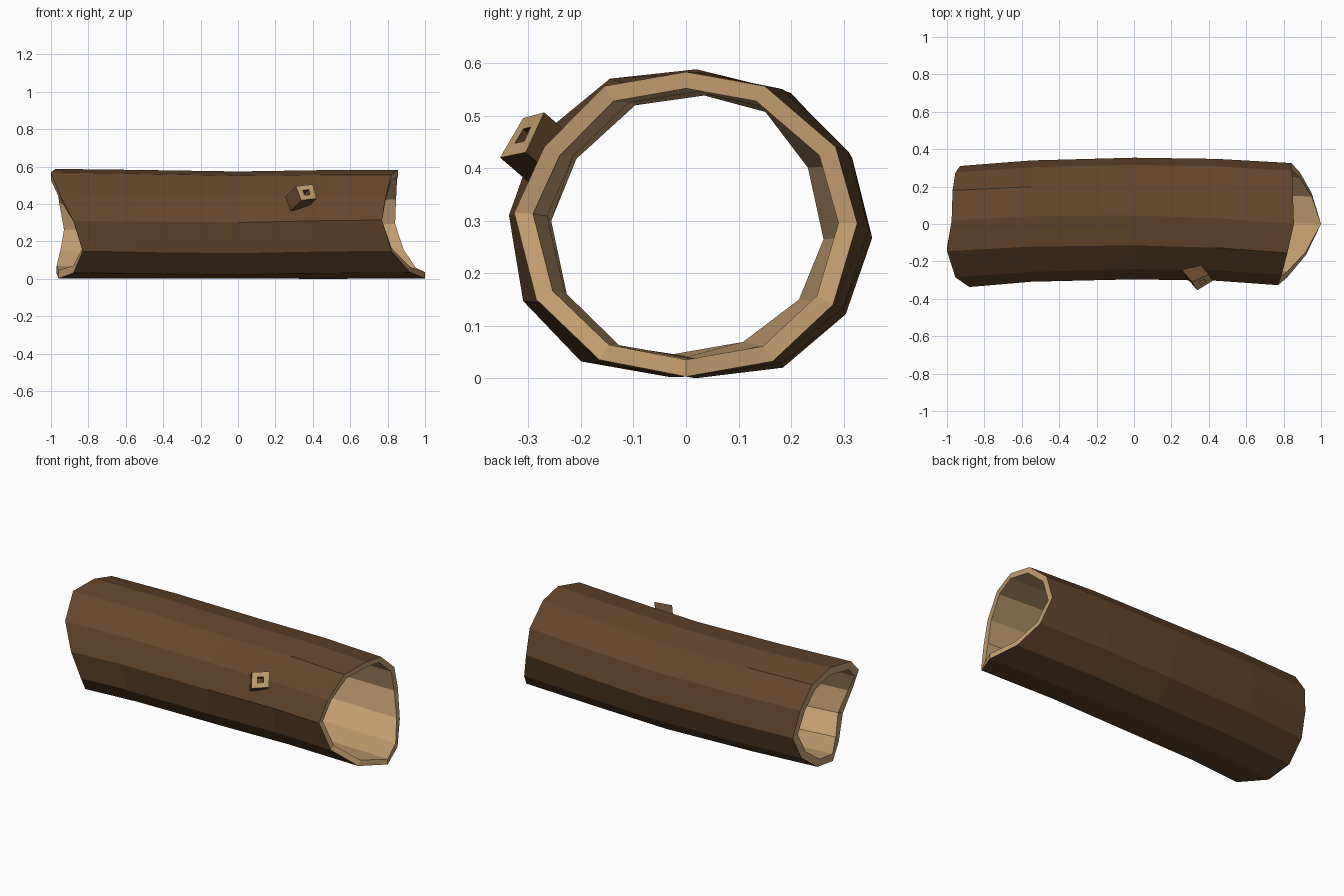
import bpy, bmesh
from mathutils import Vector

if "Cube" in bpy.data.objects:
    bpy.data.objects.remove(bpy.data.objects["Cube"])

def material(name, col):
    m = bpy.data.materials.new(name)
    m.diffuse_color = (*col, 1)
    m.use_nodes = True
    m.node_tree.nodes["Principled BSDF"].inputs["Base Color"].default_value = m.diffuse_color
    return m

BARK = material("bark", (0.13, 0.06, 0.024))
WOOD = material("cut_wood", (0.55, 0.34, 0.16))

def finish(bm, name):
    bmesh.ops.recalc_face_normals(bm, faces=bm.faces)
    me = bpy.data.meshes.new(name)
    bm.to_mesh(me)
    bm.free()
    me.materials.append(BARK)
    me.materials.append(WOOD)
    ob = bpy.data.objects.new(name, me)
    bpy.context.collection.objects.link(ob)
    return ob

def bridge(bm, a, b, mat):
    n = len(a)
    for i in range(n):
        j = (i + 1) % n
        bm.faces.new((a[i], a[j], b[j], b[i])).material_index = mat

# Ragged end outlines (x, y, z), starting at the top and going round by the back
left = [Vector(p) for p in (
    (-.975, .02, .588), (-.97, .18, .545), (-.955, .275, .42), (-.93, .31, .26),
    (-.95, .255, .125), (-.97, .13, .03), (-.96, -.03, .002), (-.88, -.2, .032),
    (-.83, -.31, .147), (-.88, -.337, .31), (-.955, -.285, .455), (-1.0, -.145, .57))]
right = [Vector(p) for p in (
    (.855, 0, .583), (.85, .15, .556), (.845, .285, .44), (.84, .326, .295),
    (.885, .28, .14), (.95, .165, .032), (1.0, 0, .003), (.92, -.165, .035),
    (.82, -.285, .15), (.77, -.327, .315), (.79, -.27, .44), (.82, -.155, .556))]

# Middle rings blend the ends, with a slight sideways bend
outer = [left]
for x, dy, dz in ((-.55, .026, -.004), (0, .036, -.011), (.44, .026, -.003)):
    t = (x + 1) / 1.9
    ring = []
    for a, b in zip(left, right):
        p = a.lerp(b, t) + Vector((0, dy, dz))
        ring.append(Vector((x, p.y, max(p.z, .003))))
    outer.append(ring)
outer.append(right)
outer[3][6].z = 0

def shrink(ring, s):
    c = sum(ring, Vector()) / len(ring)
    return [Vector((p.x, c.y + (p.y - c.y) * s, c.z + (p.z - c.z) * s)) for p in ring]

inner = [shrink(r, s) for r, s in zip(outer, (.85, .865, .88, .88, .89))]

# Hollow log: bark outside, pale wood inside and on the rims
bm = bmesh.new()
O = [[bm.verts.new(p) for p in r] for r in outer]
I = [[bm.verts.new(p) for p in r] for r in inner]
for k in range(4):
    bridge(bm, O[k], O[k + 1], 0)
    bridge(bm, I[k], I[k + 1], 1)
bridge(bm, O[0], I[0], 1)
bridge(bm, O[-1], I[-1], 1)
finish(bm, "hollow_log")

# Square branch stub with a small hollow in its cut end
tip = [Vector(p) for p in ((.31, -.31, .495), (.40, -.27, .506),
                           (.42, -.305, .43), (.338, -.354, .42))]
inward = Vector((-.055, .065, -.056))
mid = sum(tip, Vector()) / 4
hole = [mid.lerp(p, .36) for p in tip]
bm = bmesh.new()
base, end, lip, pit = ([bm.verts.new(p) for p in r] for r in (
    [p + inward for p in tip], tip, hole, [p + inward * .5 for p in hole]))
bridge(bm, base, end, 0)
bridge(bm, end, lip, 1)
bridge(bm, lip, pit, 0)
bm.faces.new(pit).material_index = 0
bm.faces.new(base)
finish(bm, "branch_stub")
